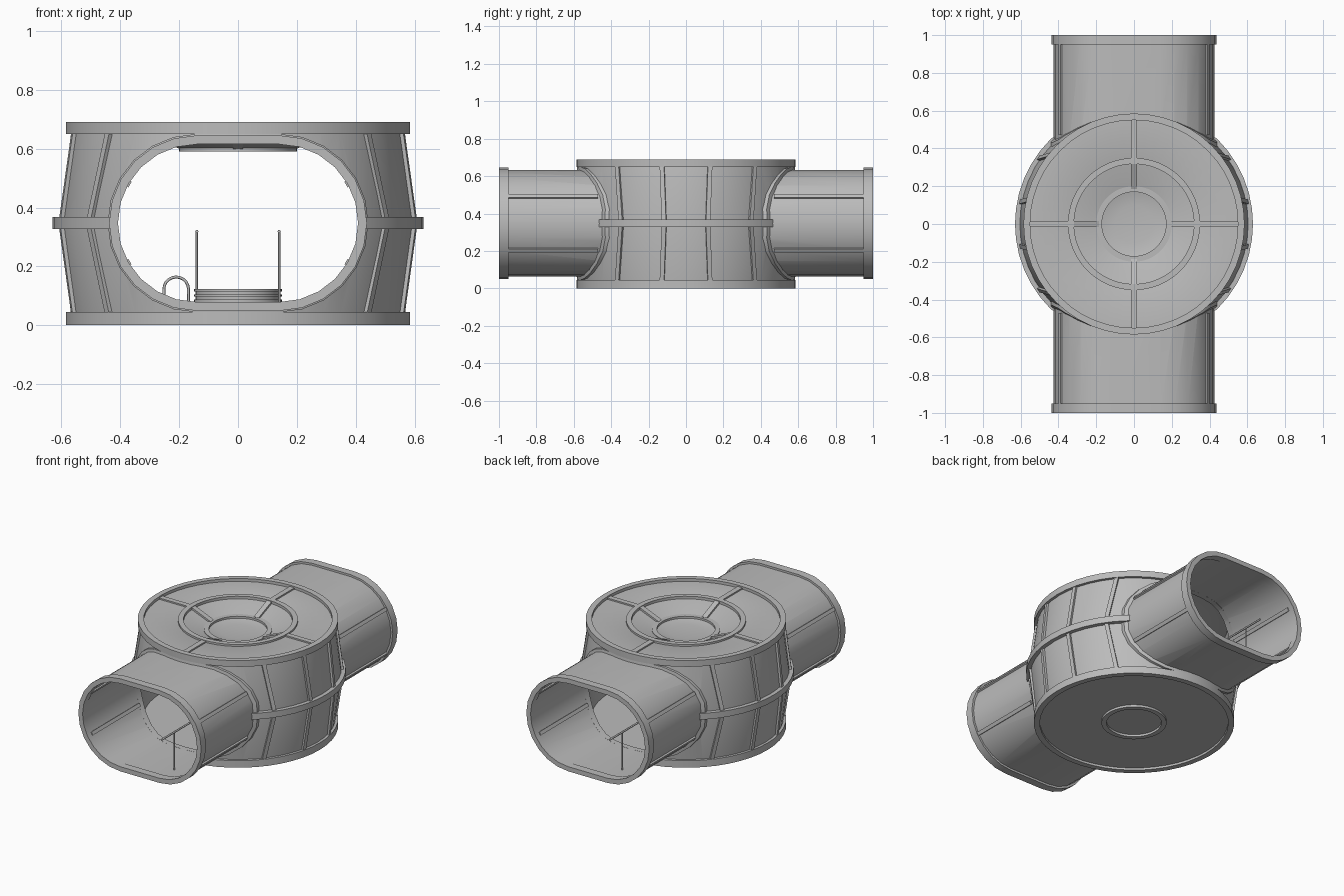
import bpy, bmesh
from math import sin, cos, pi, radians
from mathutils import Vector

cube = bpy.data.objects.get("Cube")
if cube:
    bpy.data.objects.remove(cube, do_unlink=True)

grey = bpy.data.materials.new("light_grey")
grey.use_nodes = True
grey.diffuse_color = (0.5, 0.5, 0.5, 1)
grey.node_tree.nodes["Principled BSDF"].inputs["Base Color"].default_value = (0.5, 0.5, 0.5, 1)

MID = 0.347      # height of the tunnel axis and waist
FLAT = 0.14      # half the flat part of the tunnel section
SIDES = 48


def finish(name, bm):
    bmesh.ops.remove_doubles(bm, verts=bm.verts, dist=1e-5)
    bmesh.ops.recalc_face_normals(bm, faces=bm.faces)
    mesh = bpy.data.meshes.new(name)
    bm.to_mesh(mesh)
    bm.free()
    mesh.materials.append(grey)
    ob = bpy.data.objects.new(name, mesh)
    bpy.context.collection.objects.link(ob)
    return ob


def smooth(ob):
    bpy.ops.object.select_all(action='DESELECT')
    ob.select_set(True)
    bpy.context.view_layer.objects.active = ob
    bpy.ops.object.shade_smooth_by_angle(angle=radians(30))


def lathe(name, profile):
    """Spin a closed (radius, height) outline around z."""
    bm = bmesh.new()
    vs = [bm.verts.new((r, 0, z)) for r, z in profile]
    edges = [bm.edges.new((vs[i], vs[(i + 1) % len(vs)])) for i in range(len(vs))]
    bmesh.ops.spin(bm, geom=vs + edges, axis=(0, 0, 1), cent=(0, 0, 0),
                   angle=2 * pi, steps=SIDES, use_duplicate=False)
    bmesh.ops.remove_doubles(bm, verts=bm.verts, dist=1e-5)
    bmesh.ops.dissolve_degenerate(bm, edges=bm.edges, dist=1e-6)
    # drop edges lying on the axis
    loose = [e for e in bm.edges if not e.link_faces]
    bmesh.ops.delete(bm, geom=loose, context='EDGES')
    return finish(name, bm)


def ring(name, r0, r1, z0, z1):
    ob = lathe(name, [(r0, z0), (r1, z0), (r1, z1), (r0, z1)])
    smooth(ob)
    return ob


def section(r, steps=12):
    """Stadium outline in x and z."""
    right = [(FLAT + r * cos(a), MID + r * sin(a))
             for a in (-pi / 2 + pi * i / steps for i in range(steps + 1))]
    return right + [(-x, 2 * MID - z) for x, z in right]


def tube(name, r_out, r_in, y0, y1):
    """Stadium tube along y; a solid prism when r_in is None."""
    bm = bmesh.new()
    loops = []
    for r, y in [(r_out, y0), (r_out, y1)] + ([(r_in, y1), (r_in, y0)] if r_in else []):
        loops.append([bm.verts.new((x, y, z)) for x, z in section(r)])
    n = len(loops[0])
    pairs = range(len(loops) if r_in else 1)
    for k in pairs:
        a, b = loops[k], loops[(k + 1) % len(loops)]
        for i in range(n):
            j = (i + 1) % n
            bm.faces.new((a[i], a[j], b[j], b[i]))
    if not r_in:
        bm.faces.new(loops[0])
        bm.faces.new(loops[1])
    return finish(name, bm)


def boolean(ob, tool, operation):
    mod = ob.modifiers.new("cut", 'BOOLEAN')
    mod.object, mod.operation, mod.solver = tool, operation, 'EXACT'
    bpy.context.view_layer.update()
    mesh = bpy.data.meshes.new_from_object(ob.evaluated_get(bpy.context.evaluated_depsgraph_get()))
    ob.modifiers.clear()
    ob.data = mesh


def beam(name, p, q, width, depth, out):
    """Square bar from p to q, with its depth centred along out."""
    p, q, out = Vector(p), Vector(q), Vector(out).normalized()
    side = (q - p).cross(out).normalized() * width / 2
    out = out * depth / 2
    bm = bmesh.new()
    ends = [[bm.verts.new(c + s * side + t * out) for s, t in
             ((-1, -1), (1, -1), (1, 1), (-1, 1))] for c in (p, q)]
    for i in range(4):
        j = (i + 1) % 4
        bm.faces.new((ends[0][i], ends[0][j], ends[1][j], ends[1][i]))
    bm.faces.new(ends[0])
    bm.faces.new(ends[1])
    return finish(name, bm)


def rod(name, points, radius):
    cu = bpy.data.curves.new(name, 'CURVE')
    cu.dimensions, cu.bevel_depth, cu.bevel_resolution = '3D', radius, 1
    cu.use_fill_caps = True
    sp = cu.splines.new('POLY')
    sp.points.add(len(points) - 1)
    for pt, co in zip(sp.points, points):
        pt.co = (*co, 1)
    cu.materials.append(grey)
    ob = bpy.data.objects.new(name, cu)
    bpy.context.collection.objects.link(ob)


def barrel(off):
    return [(0.565 + off, 0.02), (0.607 + off, MID), (0.565 + off, 0.67)]


# Cutters
opening = tube("opening_cutter", 0.272, None, -1.2, 1.2)
hollow = lathe("hollow_cutter", [(0, 0.02)] + barrel(-0.02) + [(0, 0.67)])
collar_skin = lathe("collar_cutter", [(0, 0.02)] + barrel(0.014) + [(0, 0.67)])

# Drum wall and waist band, open to the tunnels
wall = lathe("drum_wall", barrel(0) + barrel(-0.02)[::-1])
waist = ring("waist_band", 0.59, 0.63, MID - 0.02, MID + 0.02)
for ob in (wall, waist):
    boolean(ob, opening, 'DIFFERENCE')
    smooth(ob)

# Rims, floor and underside ring
ring("bottom_rim", 0.55, 0.585, 0, 0.045)
ring("top_rim", 0.55, 0.585, 0.65, 0.69)
smooth(lathe("drum_floor", [(0, 0.014), (0.56, 0.014), (0.56, 0.06), (0, 0.06)]))
ring("underside_ring", 0.16, 0.19, 0, 0.02)

# Roof with a sunken dish
smooth(lathe("roof", [(0, 0.601), (0.1, 0.604), (0.18, 0.612), (0.33, 0.672), (0.56, 0.672),
                      (0.56, 0.652), (0.335, 0.652), (0.19, 0.598), (0, 0.592)]))
ring("dish_outer_ring", 0.318, 0.35, 0.65, 0.684)
ring("dish_inner_ring", 0.17, 0.2, 0.59, 0.624)
for k in range(4):
    d = Vector((cos(k * pi / 2), sin(k * pi / 2), 0))
    up = Vector((0, 0, 1))
    beam("roof_spoke", d * 0.345 + up * 0.67, d * 0.555 + up * 0.67, 0.034, 0.022, up)
    beam("dish_spoke", d * 0.19 + up * 0.612, d * 0.325 + up * 0.667, 0.034, 0.03, up - d * 0.4)

# Leaning ribs on the drum sides
for sx in (-1, 1):
    for top_angle, mid_angle in ((13, 11), (40, 34.5)):
        for sy in (-1, 1):
            t, m = radians(top_angle), radians(mid_angle)
            waist_pt = (sx * 0.607 * cos(m), sy * 0.607 * sin(m), MID)
            for z in (0.03, 0.66):
                end = (sx * 0.566 * cos(t), sy * 0.566 * sin(t), z)
                beam("drum_rib", waist_pt, end, 0.024, 0.024, (sx * cos(m), sy * sin(m), 0))

# Tunnels with collars, end flanges and lengthwise ribs
for s in (-1, 1):
    y0, y1 = sorted((s * 0.3, s * 0.99))
    tunnel = tube("tunnel", 0.285, 0.272, y0, y1)
    boolean(tunnel, hollow, 'DIFFERENCE')
    smooth(tunnel)
    collar = tube("tunnel_collar", 0.303, 0.2715, *sorted((s * 0.3, s * 0.8)))
    boolean(collar, collar_skin, 'INTERSECT')
    boolean(collar, hollow, 'DIFFERENCE')
    smooth(collar)
    smooth(tube("tunnel_flange", 0.298, 0.268, *sorted((s * 0.95, s))))
    for sx in (-1, 1):
        for sz in (-1, 1):
            a = radians(30)
            x, z = sx * (FLAT + 0.278 * cos(a)), MID + sz * 0.278 * sin(a)
            beam("tunnel_rib", (x, s * 0.47, z), (x, s * 0.96, z), 0.022, 0.032,
                 (sx * cos(a), 0, sz * sin(a)))

    # Handrail in each tunnel
    x = -s * 0.14
    rod("handrail_post", [(x, s * 0.85, 0.07), (x, s * 0.85, 0.32)], 0.004)
    rod("handrail_bar", [(x, s * 0.69, 0.318), (x, s * 0.98, 0.318)], 0.006)

# Stepped pad and hoop at the centre
ring("pad", 0.11, 0.143, 0.055, 0.123)
for z in (0.083, 0.101, 0.119):
    ring("pad_lip", 0.13, 0.149, z - 0.004, z + 0.004)
arc = [(-0.21 + 0.042 * cos(pi * i / 10), 0, 0.122 + 0.042 * sin(pi * i / 10)) for i in range(11)]
rod("hoop", [(-0.168, 0, 0.055)] + arc + [(-0.252, 0, 0.055)], 0.005)

for cutter in (opening, hollow, collar_skin):
    bpy.data.objects.remove(cutter, do_unlink=True)
